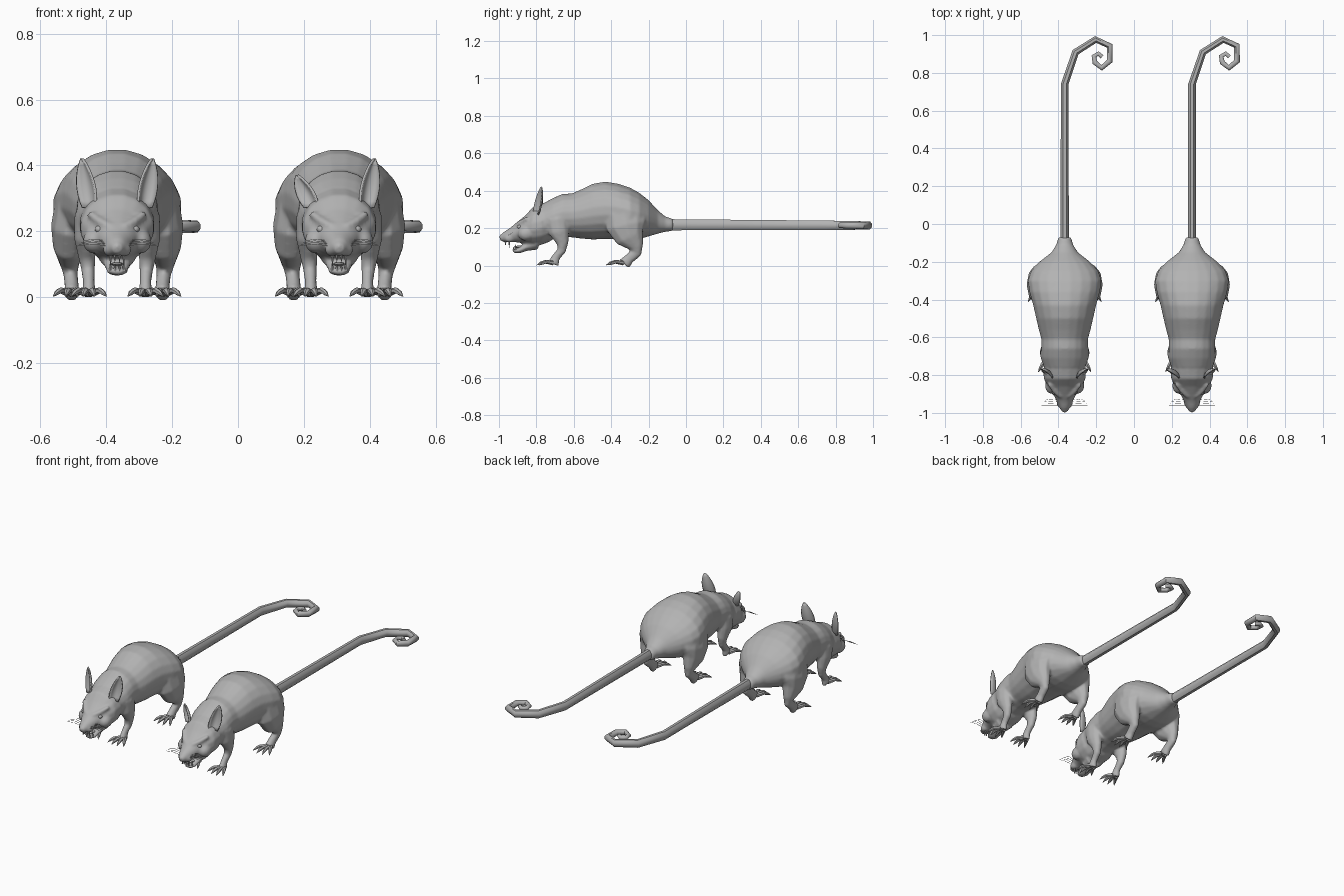
import bpy, bmesh, math
from mathutils import Vector

cube = bpy.data.objects.get("Cube")
if cube:
    bpy.data.objects.remove(cube, do_unlink=True)

grey = bpy.data.materials.new("plain grey")
grey.use_nodes = True
grey.diffuse_color = (0.45, 0.45, 0.45, 1)
grey.node_tree.nodes["Principled BSDF"].inputs["Base Color"].default_value = grey.diffuse_color
X, Y, Z = Vector((1, 0, 0)), Vector((0, 1, 0)), Vector((0, 0, 1))


def loft(bm, points, radii, sides=8, ref=Z, axis=None):
    """Capped tube through points; each radius is (sideways, along ref)."""
    pts = [Vector(p) for p in points]
    rings = []
    for i, p in enumerate(pts):
        t = axis or (pts[min(i + 1, len(pts) - 1)] - pts[max(i - 1, 0)]).normalized()
        side = t.cross(ref).normalized()
        up = side.cross(t)
        a, b = radii[i]
        ring = []
        for k in range(sides):
            ang = math.tau * (k + 0.5) / sides
            ring.append(bm.verts.new(p + side * a * math.cos(ang) + up * b * math.sin(ang)))
        rings.append(ring)
    for r, s in zip(rings, rings[1:]):
        for k in range(sides):
            n = (k + 1) % sides
            bm.faces.new((r[k], r[n], s[n], s[k]))
    bm.faces.new(rings[0])
    bm.faces.new(rings[-1])


def profile(bm, rows, sides=20):
    """Rows of (y, top, bottom, half width) along the spine."""
    loft(bm, [(0, y, (t + b) / 2) for y, t, b, w in rows],
         [(w, (t - b) / 2) for y, t, b, w in rows], sides, axis=Y)


def limb(bm, rows, sign, sides=10):
    """Rows of (x, y, z, side radius, front radius) going down a leg."""
    loft(bm, [(sign * r[0], r[1], r[2]) for r in rows],
         [(r[4], r[3]) for r in rows], sides, ref=X)


def ball(bm, centre, size):
    made = bmesh.ops.create_uvsphere(bm, u_segments=12, v_segments=8, radius=1)
    for v in made["verts"]:
        v.co = Vector(c + s * o for c, s, o in zip(centre, size, v.co))


def finish(bm, name, x, angle=40):
    bmesh.ops.recalc_face_normals(bm, faces=bm.faces)
    mesh = bpy.data.meshes.new(name)
    bm.to_mesh(mesh)
    bm.free()
    mesh.materials.append(grey)
    obj = bpy.data.objects.new(name, mesh)
    obj.location.x = x
    bpy.context.collection.objects.link(obj)
    bpy.ops.object.select_all(action='DESELECT')
    obj.select_set(True)
    bpy.context.view_layer.objects.active = obj
    bpy.ops.object.shade_smooth_by_angle(angle=math.radians(angle))
    return obj


BODY = [(-.07, .25, .185, .034), (-.11, .262, .18, .045), (-.15, .295, .17, .07),
        (-.2, .35, .155, .135), (-.25, .39, .14, .18), (-.3, .418, .135, .197),
        (-.36, .438, .14, .188), (-.43, .45, .14, .168), (-.5, .438, .138, .152),
        (-.56, .408, .143, .138), (-.61, .386, .15, .124), (-.66, .384, .15, .124),
        (-.71, .362, .14, .124), (-.76, .335, .13, .11)]
HEAD = [(-.72, .335, .13, .1), (-.77, .33, .11, .115), (-.82, .312, .105, .112),
        (-.86, .268, .115, .09), (-.9, .235, .123, .062), (-.94, .202, .125, .042),
        (-.975, .18, .125, .027), (-.995, .16, .135, .014)]
HIND_LEG = [(.13, -.33, .28, .06, .11), (.14, -.32, .21, .062, .11), (.145, -.3, .15, .05, .08),
            (.145, -.265, .1, .03, .04), (.142, -.265, .07, .022, .03), (.138, -.305, .035, .022, .028),
            (.138, -.33, .008, .024, .035)]
FRONT_LEG = [(.09, -.69, .25, .04, .06), (.095, -.68, .18, .037, .055), (.092, -.66, .12, .026, .033),
             (.088, -.665, .08, .021, .024), (.086, -.695, .045, .018, .022), (.086, -.71, .008, .022, .032)]
TAIL = [(0, -.08), (0, .3), (0, .74), (.058, .91), (.164, .977), (.238, .943), (.238, .862),
        (.196, .827), (.16, .855), (.155, .888), (.178, .902), (.198, .885)]


def skin(x):
    # Torso, head, jaw, legs and brows fused into one skin
    bm = bmesh.new()
    profile(bm, BODY)
    profile(bm, HEAD, 16)
    loft(bm, [(0, -.79, .125), (0, -.85, .103), (0, -.895, .08), (0, -.925, .078)],
         [(.06, .04), (.042, .025), (.034, .016), (.02, .01)], 10, axis=Y)
    ball(bm, (0, -.985, .153), (.018, .014, .014))
    for s in (1, -1):
        limb(bm, HIND_LEG, s)
        limb(bm, FRONT_LEG, s)
        loft(bm, [(s * .02, -.915, .212), (s * .05, -.885, .228), (s * .085, -.845, .255)],
             [(.012, .012), (.015, .014), (.01, .01)])
        ball(bm, (s * .07, -.855, .17), (.035, .045, .038))
        ball(bm, (s * .022, -.945, .145), (.022, .03, .022))
    obj = finish(bm, "body_skin", x, 180)
    remesh = obj.modifiers.new("fuse", 'REMESH')
    remesh.mode = 'VOXEL'
    remesh.voxel_size = .0075
    remesh.use_smooth_shade = True
    blend = obj.modifiers.new("blend", 'SMOOTH')
    blend.factor, blend.iterations = .5, 4


def ear(x, s, droop):
    # Cupped leaf with a pointed tip
    bm = bmesh.new()
    rows, cols = 8, 6
    across = Vector((s * .8, .5, 0))
    back = Vector((-s * .5, .8, 0))
    grid = []
    for i in range(rows + 1):
        u = i / rows
        half = .004 + .031 * math.sin(math.pi * min(1, .22 + .78 * u)) ** .8
        mid = Vector((s * (.086 + (.022 + droop * .3) * u + droop * u * u * .1),
                      -.805 + .03 * u, .272 + (.148 - droop) * u))
        grid.append([bm.verts.new(mid + across * half * c + back * half * .6 * (1 - c * c))
                     for c in (2 * j / cols - 1 for j in range(cols + 1))])
    for a, b in zip(grid, grid[1:]):
        for j in range(cols):
            bm.faces.new((a[j], a[j + 1], b[j + 1], b[j]))
    obj = finish(bm, "left_ear" if s > 0 else "right_ear", x, 60)
    solid = obj.modifiers.new("thickness", 'SOLIDIFY')
    solid.thickness, solid.offset = .007, 0


def paws(x):
    # Splayed toes ending in pointed claws
    bm = bmesh.new()
    for s in (1, -1):
        for cx, cy, reach in ((.086, -.71, .09), (.138, -.335, .095)):
            for k in (-1.5, -.5, .5, 1.5):
                d = Vector((k * .3, -1 + .08 * k * k, 0)) * reach
                base = Vector((s * cx + k * .009, cy, .014))
                steps = [(0, 0), (.5, .006), (.75, -.001), (1, -.012)]
                loft(bm, [base + d * f + Z * h for f, h in steps],
                     [(.01, .013), (.011, .009), (.008, .008), (.001, .001)], 6)
    finish(bm, "paw_toes", x)


def face_details(x):
    # Eyes, teeth, tongue and whiskers
    bm = bmesh.new()
    for s in (1, -1):
        ball(bm, (s * .052, -.889, .206), (.016, .014, .012))
    finish(bm, "eyes", x)
    bm = bmesh.new()
    for s in (1, -1):
        for fx, fy, top, tip in ((.02, -.945, .135, .095), (.007, -.965, .132, .108),
                                 (.02, -.912, .08, .112), (.007, -.922, .08, .1)):
            loft(bm, [(s * fx, fy, top), (s * fx, fy, tip)], [(.006, .006), (.001, .001)], 6, ref=Y)
    finish(bm, "teeth", x)
    bm = bmesh.new()
    ball(bm, (0, -.885, .1), (.017, .035, .007))
    finish(bm, "tongue", x)
    bm = bmesh.new()
    for s in (1, -1):
        for k in range(4):
            y, z = -.96 + .009 * k, .155 + .005 * k
            loft(bm, [(s * .025, y, z), (s * .075, y + .002 * k, z + .006), (s * (.122 - .006 * k), y, z)],
                 [(.001, .001)] * 3, 4)
    finish(bm, "whiskers", x)


def tail(x):
    # Long straight tail curling into a hook
    bm = bmesh.new()
    radii = []
    for i, (px, py) in enumerate(TAIL):
        f = i / (len(TAIL) - 1)
        radii.append((.024 - .012 * f, max(.012, .032 - .026 * f)))
    loft(bm, [(px, py, .218 - .004 * max(py, 0)) for px, py in TAIL], radii, 8)
    finish(bm, "tail", x, 50)


# Two animals side by side, the second with one drooping ear
for x, droop in ((-.367, 0), (.307, .05)):
    skin(x)
    ear(x, 1, 0)
    ear(x, -1, droop)
    paws(x)
    face_details(x)
    tail(x)
